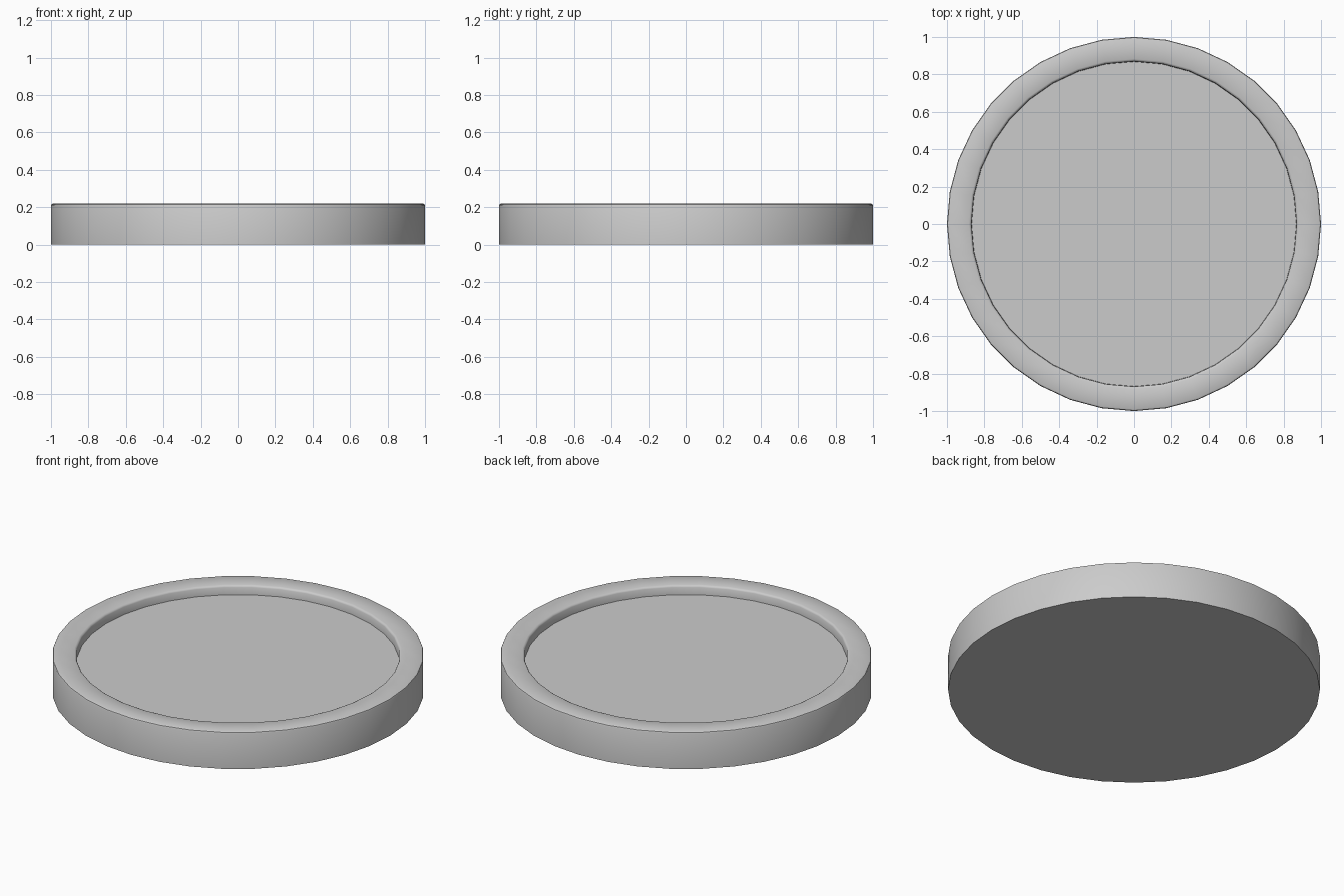
import bpy, bmesh, math

if "Cube" in bpy.data.objects:
    bpy.data.objects.remove(bpy.data.objects["Cube"])

SIDES = 36
# Cross-section (radius, z): outer wall, softened rim, inner wall down to the recessed floor
PROFILE = [(1.0, 0.0), (1.0, 0.208), (0.997, 0.215), (0.989, 0.219),
           (0.882, 0.219), (0.874, 0.215), (0.870, 0.208), (0.868, 0.165)]

# Round base with raised rim, lathed from the profile
bm = bmesh.new()
rings = []
for r, z in PROFILE:
    rings.append([bm.verts.new((r * math.cos(2 * math.pi * i / SIDES),
                                r * math.sin(2 * math.pi * i / SIDES), z))
                  for i in range(SIDES)])
for low, high in zip(rings, rings[1:]):
    for i in range(SIDES):
        j = (i + 1) % SIDES
        bm.faces.new((low[i], low[j], high[j], high[i]))

# Underside and recessed floor
bm.faces.new(rings[0][::-1])
bm.faces.new(rings[-1])

mesh = bpy.data.meshes.new("round_base")
bm.to_mesh(mesh)
bm.free()
base = bpy.data.objects.new("round_base", mesh)
bpy.context.collection.objects.link(base)

# Smooth walls, crisp bottom and floor edges
bpy.context.view_layer.objects.active = base
base.select_set(True)
bpy.ops.object.shade_smooth_by_angle(angle=math.radians(40))
